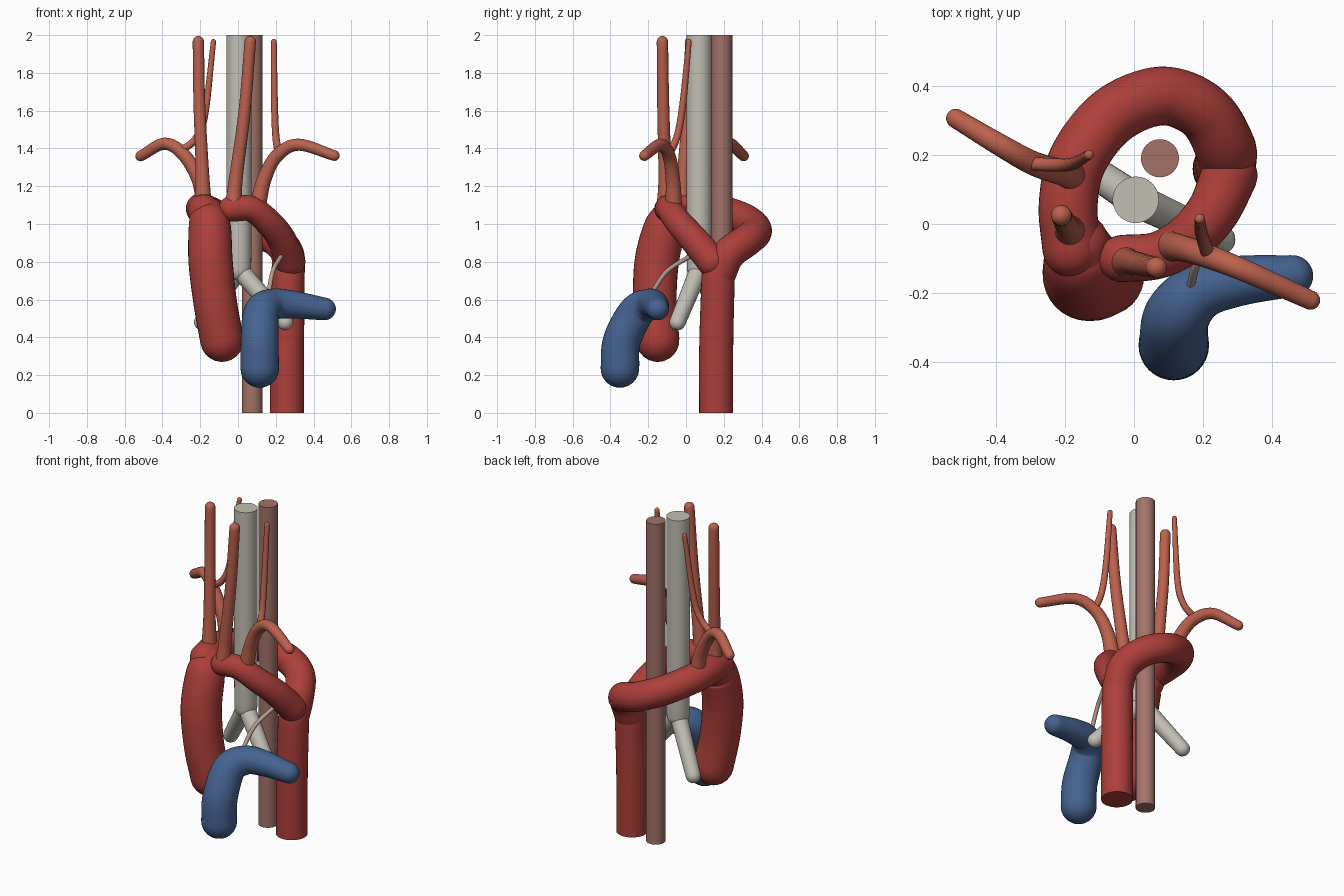
import bpy, bmesh, math
from mathutils import Vector

if "Cube" in bpy.data.objects:
    bpy.data.objects.remove(bpy.data.objects["Cube"])


def material(name, rgb):
    m = bpy.data.materials.new(name)
    m.use_nodes = True
    m.diffuse_color = (*rgb, 1)
    node = m.node_tree.nodes["Principled BSDF"]
    node.inputs["Base Color"].default_value = (*rgb, 1)
    node.inputs["Roughness"].default_value = 0.6
    return m


RED = material("aorta red", (0.42, 0.05, 0.042))
CORAL = material("branch coral", (0.50, 0.12, 0.075))
BLUE = material("pulmonary blue", (0.06, 0.125, 0.28))
GREY = material("airway grey", (0.54, 0.52, 0.46))
ROSE = material("gullet rose", (0.36, 0.17, 0.14))
TAN = material("ligament tan", (0.50, 0.35, 0.28))


def smooth_path(pts, steps=8):
    """Catmull-Rom through (x, y, z, radius) points."""
    p = [Vector(q) for q in pts]
    p = [2 * p[0] - p[1]] + p + [2 * p[-1] - p[-2]]
    out = []
    for a, b, c, d in zip(p, p[1:], p[2:], p[3:]):
        for i in range(steps):
            t = i / steps
            out.append(0.5 * (2 * b + (c - a) * t + (2 * a - 5 * b + 4 * c - d) * t * t
                              + (3 * b - a - 3 * c + d) * t ** 3))
    return out + [p[-2]]


def tube(name, mat, pts, round_start=True, round_end=True, sides=32):
    path = smooth_path(pts)
    pos = [q.to_3d() for q in path]
    rad = [q[3] for q in path]
    n = len(pos)
    tan = [(pos[min(i + 1, n - 1)] - pos[max(i - 1, 0)]).normalized() for i in range(n)]
    rings = list(zip(pos, rad, tan))
    # dome caps are extra shrinking rings beyond each end
    arc = [math.radians(a) for a in (15, 30, 45, 60, 75, 87)]
    if round_start:
        rings = [(pos[0] - tan[0] * rad[0] * math.sin(a), rad[0] * math.cos(a), tan[0])
                 for a in reversed(arc)] + rings
    if round_end:
        rings += [(pos[-1] + tan[-1] * rad[-1] * math.sin(a), rad[-1] * math.cos(a), tan[-1])
                  for a in arc]
    bm = bmesh.new()
    side = tan[0].orthogonal().normalized()
    loops = []
    for centre, r, t in rings:
        side = (side - t * side.dot(t)).normalized()
        up = t.cross(side)
        loops.append([bm.verts.new(centre + r * (side * math.cos(k * math.tau / sides)
                                                 + up * math.sin(k * math.tau / sides)))
                      for k in range(sides)])
    for a, b in zip(loops, loops[1:]):
        for k in range(sides):
            j = (k + 1) % sides
            bm.faces.new((a[k], a[j], b[j], b[k]))
    bm.faces.new(reversed(loops[0]))
    bm.faces.new(loops[-1])
    bmesh.ops.recalc_face_normals(bm, faces=bm.faces)
    mesh = bpy.data.meshes.new(name)
    bm.to_mesh(mesh)
    bm.free()
    ob = bpy.data.objects.new(name, mesh)
    bpy.context.collection.objects.link(ob)
    mesh.materials.append(mat)
    bpy.ops.object.select_all(action="DESELECT")
    ob.select_set(True)
    bpy.context.view_layer.objects.active = ob
    bpy.ops.object.shade_smooth_by_angle(angle=math.radians(40))


# Aorta: rising trunk, two arches and the descending trunk
tube("ascending_aorta", RED, [
    (-.085, -.15, .385, .115), (-.12, -.165, .58, .115), (-.145, -.155, .8, .117),
    (-.15, -.11, .98, .112), (-.165, -.06, 1.05, .095)])
tube("right_arch", RED, [
    (-.18, -.07, 1.07, .085), (-.19, .06, 1.08, .085), (-.16, .19, 1.065, .085),
    (-.06, .315, 1.02, .085), (.08, .37, .965, .085), (.2, .325, .915, .085),
    (.262, .225, .84, .088), (.265, .17, .72, .088)])
tube("left_arch", RED, [
    (-.035, -.1, 1.08, .068), (.07, -.09, 1.08, .068), (.16, -.04, 1.01, .072),
    (.23, .04, .92, .076), (.275, .14, .8, .082)])
tube("descending_aorta", RED, [
    (.26, .16, 0, .09), (.26, .16, .35, .09), (.265, .17, .72, .088)], round_start=False)

# Neck and arm branches
tube("right_carotid", CORAL, [
    (-.185, -.02, 1.1, .046), (-.19, -.01, 1.3, .035), (-.205, .015, 1.65, .031),
    (-.21, .025, 1.965, .03)], sides=24)
tube("left_carotid", CORAL, [
    (-.025, -.11, 1.1, .045), (-.01, -.11, 1.25, .036), (.035, -.12, 1.6, .032),
    (.065, -.125, 1.965, .03)], sides=24)
tube("right_subclavian", CORAL, [
    (-.175, .14, 1.1, .045), (-.21, .15, 1.24, .038), (-.29, .175, 1.37, .035),
    (-.39, .23, 1.425, .032), (-.515, .305, 1.36, .028)], sides=24)
tube("left_subclavian", CORAL, [
    (.105, -.065, 1.1, .044), (.14, -.07, 1.24, .038), (.205, -.09, 1.36, .035),
    (.32, -.135, 1.42, .032), (.51, -.22, 1.362, .028)], sides=24)
tube("right_vertebral", CORAL, [
    (-.3, .175, 1.39, .02), (-.225, .17, 1.45, .019), (-.175, .175, 1.58, .018),
    (-.13, .2, 1.965, .014)], sides=16)
tube("left_vertebral", CORAL, [
    (.215, -.09, 1.37, .021), (.2, -.045, 1.47, .019), (.193, -.015, 1.65, .018),
    (.19, .015, 1.965, .015)], sides=16)

# Pulmonary trunk and its side branch
tube("pulmonary_artery", BLUE, [
    (.115, -.35, .235, .102), (.115, -.34, .38, .1), (.125, -.265, .53, .095),
    (.19, -.195, .575, .083), (.3, -.165, .572, .073), (.458, -.15, .55, .06)])
tube("arterial_ligament", TAN, [
    (.16, -.19, .62, .012), (.185, -.1, .75, .012), (.235, .04, .84, .012)], sides=12)

# Windpipe with two bronchi, and the gullet
tube("trachea", GREY, [(.005, .07, 2, .067), (.005, .07, 1.3, .067), (.005, .07, .76, .065)],
     round_start=False)
for label, end in (("left", (.25, -.045, .48, .043)), ("right", (-.19, .2, .48, .043))):
    middle = [.5 * (a + b) for a, b in zip((.005, .07, .76, .05), end)]
    tube(label + "_bronchus", GREY, [(.005, .07, .76, .05), middle, end], sides=24)
tube("esophagus", ROSE, [(.075, .19, 0, .055), (.075, .19, 1, .055), (.075, .19, 2, .055)],
     round_start=False, round_end=False)
